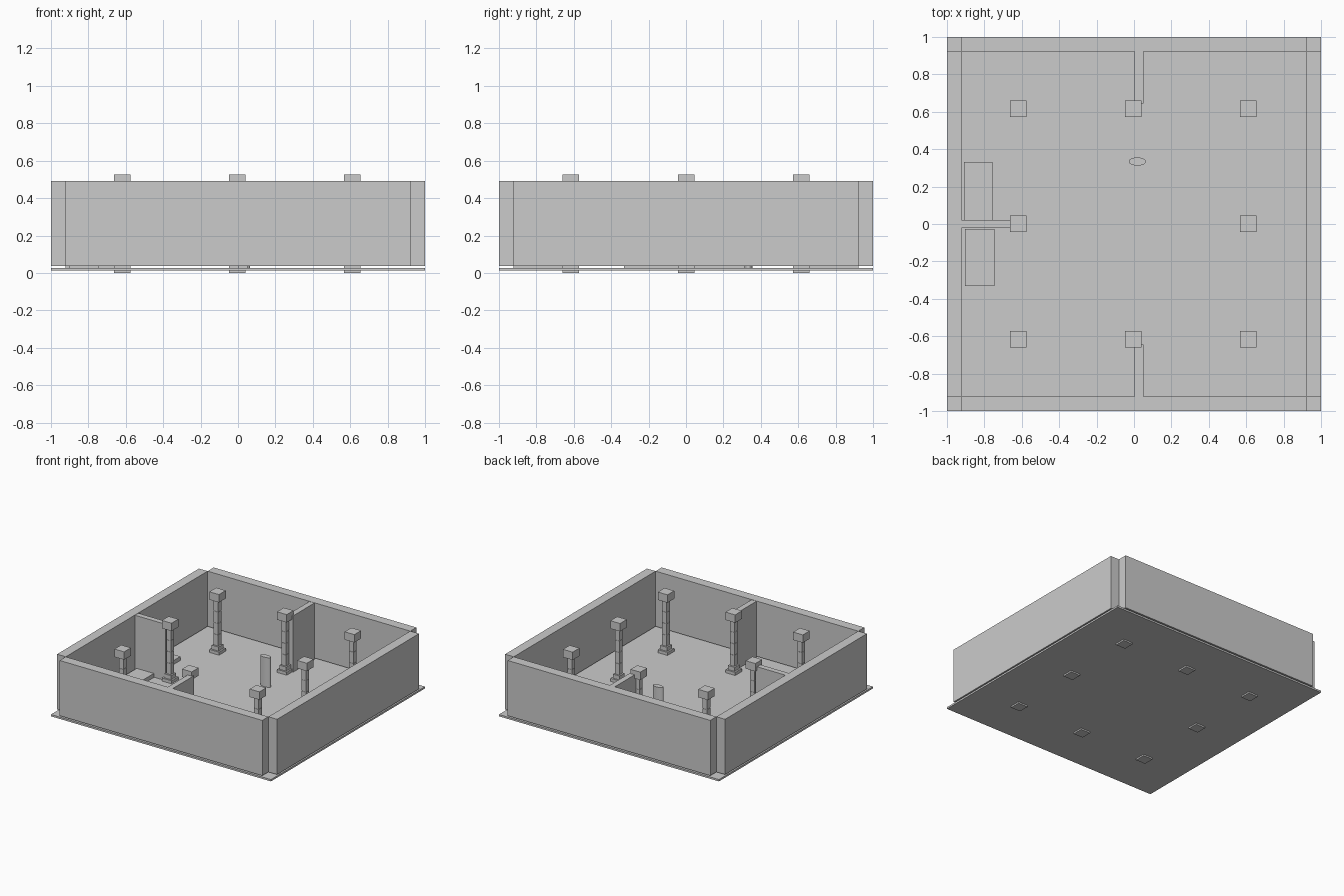
import bpy, math

if "Cube" in bpy.data.objects:
    bpy.data.objects.remove(bpy.data.objects["Cube"])

stone = bpy.data.materials.new("stone_grey")
stone.diffuse_color = (0.6, 0.6, 0.6, 1)
stone.use_nodes = True
stone.node_tree.nodes["Principled BSDF"].inputs["Base Color"].default_value = stone.diffuse_color


def finish(obj, name):
    obj.name = name
    obj.data.materials.append(stone)
    return obj


def box(name, x0, x1, y0, y1, z0, z1):
    """Axis-aligned box from its limits."""
    bpy.ops.mesh.primitive_cube_add(size=1)
    o = bpy.context.object
    o.scale = (x1 - x0, y1 - y0, z1 - z0)
    o.location = ((x0 + x1) / 2, (y0 + y1) / 2, (z0 + z1) / 2)
    bpy.ops.object.transform_apply(location=True, rotation=True, scale=True)
    return finish(o, name)


def block(name, x, y, w, z0, z1):
    """Square block centred on a point."""
    return box(name, x - w / 2, x + w / 2, y - w / 2, y + w / 2, z0, z1)


FLOOR = 0.027
WALL0, WALL1 = 0.038, 0.492
IN = 0.921

# Floor slab
box("floor", -1, 1, -1, 1, 0.012, FLOOR)

# Outer walls, with open notches at the corners
box("front_wall", -IN, IN, -1, -IN, WALL0, WALL1)
box("back_wall", -IN, IN, IN, 1, WALL0, WALL1)
box("left_wall", -1, -IN, -IN, IN, WALL0, WALL1)
box("right_wall", IN, 1, -IN, IN, WALL0, WALL1)

# Partition walls running in to three of the columns
box("back_partition", 0.004, 0.05, 0.645, IN, FLOOR, WALL1 - 0.002)
box("front_partition", 0.004, 0.05, -IN, -0.645, FLOOR, WALL1 - 0.002)
box("left_partition", -IN, -0.645, -0.022, 0.022, FLOOR, WALL1 - 0.002)


# Columns: plinth, step, segmented shaft and cap
def column(x, y):
    block("column_plinth", x, y, 0.088, 0, 0.052)
    block("column_step", x, y, 0.062, 0.052, 0.085)
    n, z0, z1, gap = 4, 0.085, 0.46, 0.003
    h = (z1 - z0) / n
    block("column_core", x, y, 0.036, z0, z1)
    for i in range(n):
        block("column_shaft", x, y, 0.041, z0 + i * h + gap / 2, z0 + (i + 1) * h - gap / 2)
    block("column_cap", x, y, 0.088, 0.46, 0.525)


for cx in (-0.618, -0.003, 0.612):
    for cy in (-0.615, 0.001, 0.617):
        if abs(cx) > 0.1 or abs(cy) > 0.1:
            column(cx, cy)

# Low platforms on either side of the left partition
box("back_platform", -0.908, -0.757, 0.022, 0.332, FLOOR, 0.06)
box("front_platform", -0.903, -0.747, -0.332, -0.026, FLOOR, 0.06)

# Oval pedestal
bpy.ops.mesh.primitive_cylinder_add(vertices=32, radius=1, depth=1, location=(0.018, 0.334, (FLOOR + 0.27) / 2))
ped = bpy.context.object
ped.scale = (0.046, 0.022, 0.27 - FLOOR)
bpy.ops.object.transform_apply(location=True, rotation=True, scale=True)
finish(ped, "oval_pedestal")
bpy.ops.object.shade_smooth_by_angle(angle=math.radians(40))
